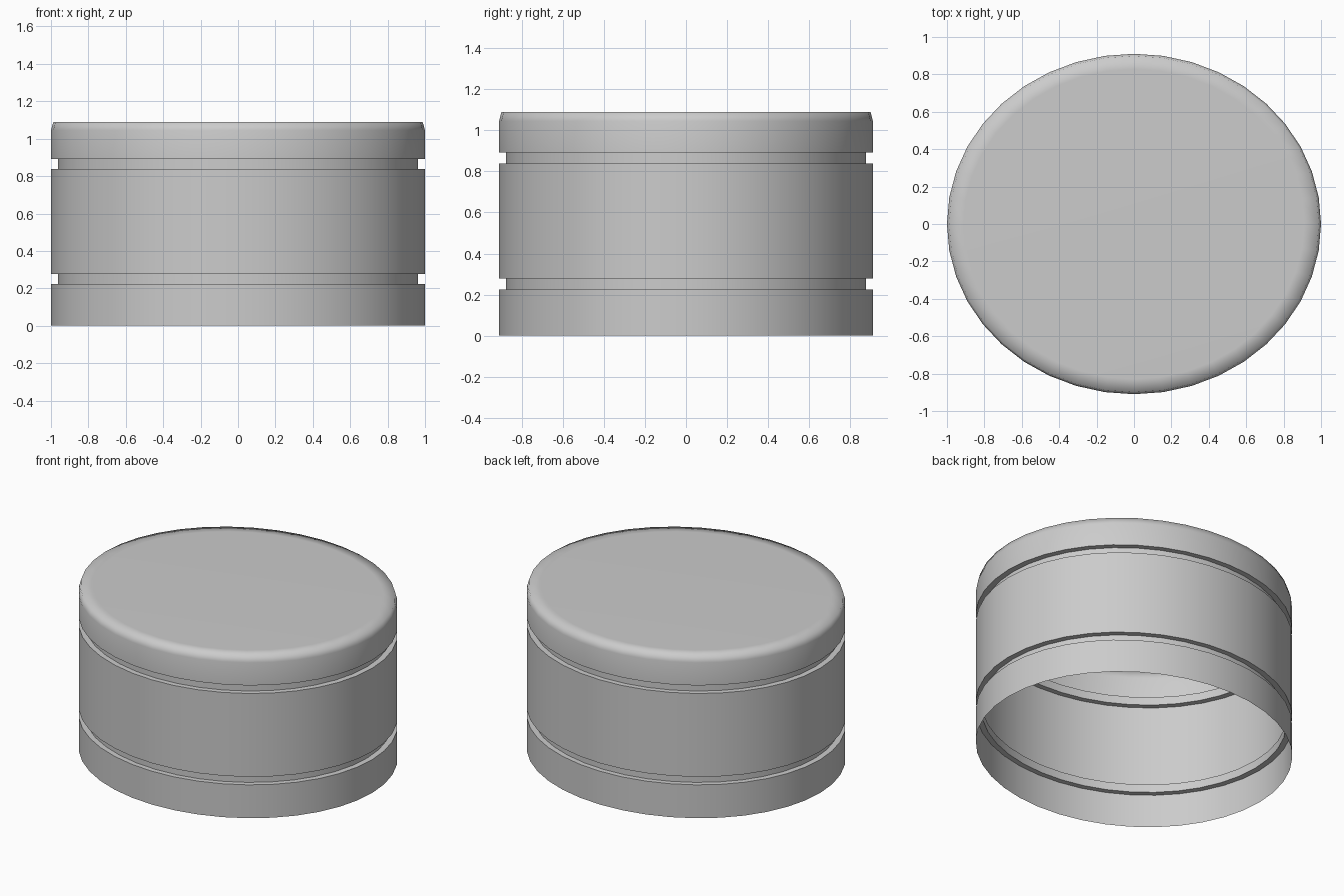
import bpy, bmesh, math

if "Cube" in bpy.data.objects:
    bpy.data.objects.remove(bpy.data.objects["Cube"])

SEGMENTS = 40
RY = 0.91

# Open-bottomed wall profile: (radius factor, height), two recessed bands, soft top rim
profile = [(1, 0), (1, 0.224), (0.962, 0.224), (0.962, 0.278), (1, 0.278),
           (1, 0.838), (0.962, 0.838), (0.962, 0.892), (1, 0.892),
           (1, 1.045), (0.988, 1.088), (0.91, 1.09)]

bm = bmesh.new()


def ring(r, z):
    return [bm.verts.new((r * math.cos(a), r * RY * math.sin(a), z))
            for a in (2 * math.pi * i / SEGMENTS for i in range(SEGMENTS))]


# Wall
rings = [ring(r, z) for r, z in profile]
for low, high in zip(rings, rings[1:]):
    for i in range(SEGMENTS):
        j = (i + 1) % SEGMENTS
        bm.faces.new((low[i], low[j], high[j], high[i]))

# Flat lid
bm.faces.new(rings[-1])

mesh = bpy.data.meshes.new("grooved_cap")
bm.to_mesh(mesh)
bm.free()
cap = bpy.data.objects.new("grooved_cap", mesh)
bpy.context.collection.objects.link(cap)

# Smooth wall and rim, sharp groove corners
bpy.context.view_layer.objects.active = cap
cap.select_set(True)
bpy.ops.object.shade_smooth_by_angle(angle=math.radians(82))
